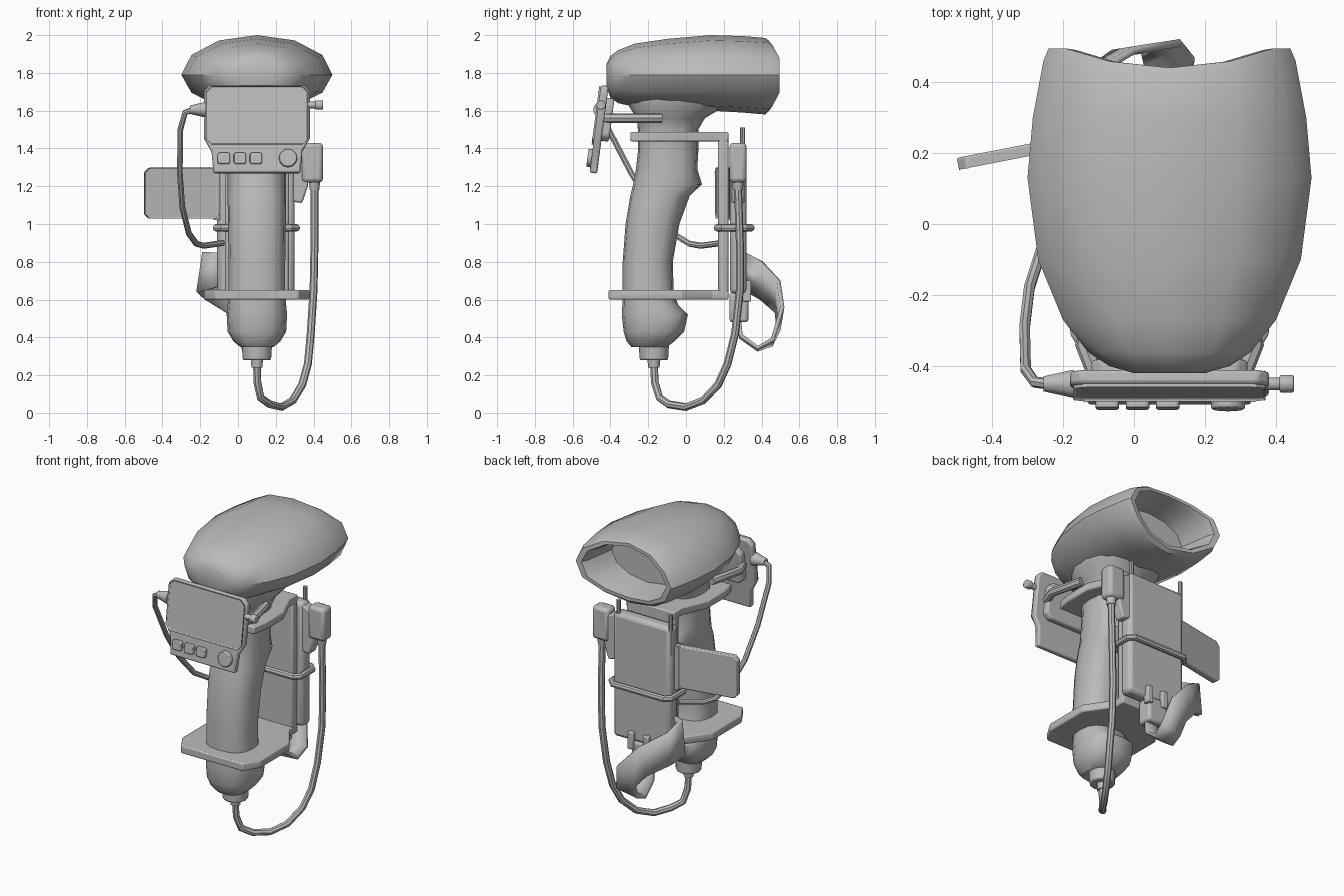
import bpy, bmesh
from math import sin, cos, pi, radians
from mathutils import Matrix, Vector

old = bpy.data.objects.get("Cube")
if old:
    bpy.data.objects.remove(old)

grey = bpy.data.materials.new("plain grey")
grey.use_nodes = True
grey.diffuse_color = (0.5, 0.5, 0.5, 1)
grey.node_tree.nodes["Principled BSDF"].inputs["Base Color"].default_value = (0.5, 0.5, 0.5, 1)

CX = 0.1  # centre line of the device
made = []


def finish(name, data, bevel=0, segments=2):
    ob = bpy.data.objects.new(name, data)
    bpy.context.collection.objects.link(ob)
    data.materials.append(grey)
    if bevel:
        mod = ob.modifiers.new("Bevel", 'BEVEL')
        mod.width, mod.segments, mod.limit_method = bevel, segments, 'ANGLE'
    made.append(ob)
    return ob


def from_bmesh(name, bm, matrix=None, bevel=0, segments=2):
    if matrix:
        bm.transform(matrix)
    bmesh.ops.recalc_face_normals(bm, faces=bm.faces)
    me = bpy.data.meshes.new(name)
    bm.to_mesh(me)
    bm.free()
    return finish(name, me, bevel, segments)


def loft(name, rings):
    bm = bmesh.new()
    loops = [[bm.verts.new(p) for p in ring] for ring in rings]
    n = len(loops[0])
    for a, b in zip(loops, loops[1:]):
        for i in range(n):
            bm.faces.new((a[i], a[(i + 1) % n], b[(i + 1) % n], b[i]))
    bm.faces.new(loops[0])
    bm.faces.new(loops[-1])
    return from_bmesh(name, bm)


def box(name, lo, hi, bevel=0.012):
    lo, hi = Vector(lo), Vector(hi)
    bm = bmesh.new()
    bmesh.ops.create_cube(bm, size=1)
    m = Matrix.Translation((lo + hi) / 2) @ Matrix.Diagonal((*(hi - lo), 1))
    return from_bmesh(name, bm, m, bevel)


def prism(name, outline, depth, matrix, bevel=0.01, inset=0, recess=0):
    """Extruded outline; the +z cap can be inset and sunk like a screen."""
    bm = bmesh.new()
    low = [bm.verts.new((x, y, 0)) for x, y in outline]
    high = [bm.verts.new((x, y, depth)) for x, y in outline]
    bm.faces.new(low)
    cap = bm.faces.new(high)
    n = len(low)
    for i in range(n):
        bm.faces.new((low[i], low[(i + 1) % n], high[(i + 1) % n], high[i]))
    if inset:
        bmesh.ops.inset_region(bm, faces=[cap], thickness=inset)
        for v in cap.verts:
            v.co.z -= recess
    return from_bmesh(name, bm, matrix, bevel)


def cut_rect(x0, x1, y0, y1, c):
    return [(x0 + c, y0), (x1 - c, y0), (x1, y0 + c), (x1, y1 - c),
            (x1 - c, y1), (x0 + c, y1), (x0, y1 - c), (x0, y0 + c)]


def rod(name, r1, r2, a, b, sides=12, bevel=0):
    a, b = Vector(a), Vector(b)
    bm = bmesh.new()
    bmesh.ops.create_cone(bm, cap_ends=True, segments=sides, radius1=r1, radius2=r2, depth=(b - a).length)
    turn = (b - a).to_track_quat('Z', 'Y').to_matrix().to_4x4()
    return from_bmesh(name, bm, Matrix.Translation((a + b) / 2) @ turn, bevel)


def tube(name, points, radius, cyclic=False):
    cu = bpy.data.curves.new(name, 'CURVE')
    cu.dimensions = '3D'
    cu.bevel_depth, cu.bevel_resolution, cu.use_fill_caps = radius, 2, True
    sp = cu.splines.new('POLY')
    sp.points.add(len(points) - 1)
    for p, co in zip(sp.points, points):
        p.co = (*co, 1)
    sp.use_cyclic_u = cyclic
    return finish(name, cu)


# Hooded head with a hollow back end
def head_ring(y, half, low, high, bow=0, scale=1):
    ring = []
    for i in range(12):
        a = 2 * pi * i / 12
        mid = 1.79
        reach = (high - mid) if sin(a) > 0 else (mid - low)
        ring.append((CX + half * scale * cos(a), y + bow * min(1, 1.33 * cos(a) ** 2),
                     mid + reach * scale * sin(a)))
    return ring


loft("head", [head_ring(*r) for r in [
    (-0.42, 0.1, 1.72, 1.85), (-0.40, 0.17, 1.67, 1.89), (-0.36, 0.23, 1.64, 1.92),
    (-0.27, 0.3, 1.62, 1.955), (-0.1, 0.37, 1.61, 1.98), (0.13, 0.4, 1.60, 2.0),
    (0.3, 0.385, 1.59, 1.995), (0.42, 0.355, 1.58, 1.985, 0.04), (0.44, 0.34, 1.60, 1.97, 0.055),
    (0.44, 0.34, 1.60, 1.97, 0.05, 0.89), (0.40, 0.34, 1.60, 1.97, 0.05, 0.84),
    (0.25, 0.34, 1.60, 1.97, 0, 0.75)]])


# Curved grip, with trigger swell and flared neck: z, front y, back y, half width
def grip_ring(z, y0, y1, half):
    ring = []
    for i in range(16):
        a = 2 * pi * i / 16
        c, s = cos(a), sin(a)
        ring.append((CX + half * abs(c) ** 0.8 * (1 if c > 0 else -1),
                     (y0 + y1) / 2 + (y1 - y0) / 2 * abs(s) ** 0.8 * (1 if s > 0 else -1), z))
    return ring


loft("grip", [grip_ring(*r) for r in [
    (0.35, -0.29, -0.1, 0.09), (0.38, -0.315, -0.06, 0.125), (0.43, -0.33, -0.01, 0.155),
    (0.52, -0.34, 0.01, 0.16), (0.57, -0.337, -0.04, 0.155), (0.63, -0.335, -0.065, 0.15),
    (0.8, -0.335, -0.07, 0.15), (1.0, -0.32, -0.035, 0.153), (1.15, -0.295, 0.02, 0.155),
    (1.21, -0.28, 0.085, 0.155), (1.29, -0.265, 0.06, 0.155), (1.38, -0.255, 0.065, 0.155),
    (1.5, -0.255, 0.065, 0.16), (1.56, -0.26, 0.1, 0.18), (1.62, -0.3, 0.2, 0.23), (1.68, -0.3, 0.25, 0.24)]])
rod("grip_socket", 0.075, 0.08, (CX, -0.17, 0.28), (CX, -0.17, 0.36), 12, 0.008)
rod("socket_collar", 0.03, 0.035, (CX, -0.17, 0.24), (CX, -0.17, 0.29), 10)


# Bracket: two collars joined by an upright
def collar(name, z, front, half):
    side = [(0.22, front), (half, front + 0.1), (half, -0.02), (0.17, 0.14), (0.17, 0.225)]
    outline = [(CX + x, y) for x, y in side] + [(CX - x, y) for x, y in reversed(side)]
    prism(name, outline, 0.05, Matrix.Translation((0, 0, z)), 0.008)


collar("lower_collar", 0.6, -0.41, 0.28)
collar("upper_collar", 1.437, -0.295, 0.24)
box("bracket_upright", (-0.07, 0.17, 0.61), (0.27, 0.225, 1.48))

# Battery pack on the upright with its band, clips, pins and plug
box("battery_pack", (-0.11, 0.232, 0.63), (0.3, 0.32, 1.43), 0.025)
tube("pack_band", [(x, y, 0.98) for x, y in cut_rect(-0.115, 0.31, 0.165, 0.345, 0.03)], 0.02, True)
for i, x in enumerate((0.03, 0.14)):
    box(f"pack_clip_{i}", (x, 0.3, 0.59), (x + 0.04, 0.345, 0.7), 0.006)
for i, x in enumerate((-0.1, 0.27)):
    rod(f"pack_pin_{i}", 0.013, 0.013, (x, 0.3, 1.25), (x, 0.3, 1.51), 8)
box("pack_plug", (0.02, 0.23, 0.48), (0.16, 0.33, 0.64), 0.015)

# Side connector and power cable
box("side_connector", (0.335, 0.23, 1.22), (0.45, 0.32, 1.43), 0.02)
prism("connector_wedge", [(0.28, 1.12), (0.34, 1.11), (0.37, 1.2), (0.38, 1.38), (0.28, 1.42)],
      0.07, Matrix.Translation((0, 0.31, 0)) @ Matrix.Rotation(pi / 2, 4, 'X'))
rod("connector_collar", 0.026, 0.032, (0.405, 0.275, 1.18), (0.405, 0.275, 1.23), 10)
tube("power_cable", [(0.1, -0.17, 0.26), (0.103, -0.165, 0.16), (0.12, -0.14, 0.08), (0.17, -0.09, 0.045),
                     (0.23, 0, 0.031), (0.29, 0.09, 0.065), (0.34, 0.17, 0.15), (0.37, 0.22, 0.26),
                     (0.385, 0.26, 0.42), (0.4, 0.285, 0.65), (0.405, 0.285, 0.9), (0.405, 0.275, 1.2)], 0.021)

# Twisting ribbon loop: matching points on both edges
upper = [(-0.1, 0.26, 0.85), (-0.18, 0.31, 0.85), (-0.15, 0.4, 0.8), (0, 0.49, 0.7), (0.13, 0.51, 0.56),
         (0.17, 0.46, 0.39), (0.16, 0.38, 0.345), (0.15, 0.29, 0.41), (0.15, 0.28, 0.5)]
lower = [(-0.1, 0.26, 0.67), (-0.21, 0.32, 0.64), (-0.17, 0.4, 0.6), (-0.06, 0.48, 0.53), (0.02, 0.49, 0.44),
         (0.03, 0.45, 0.36), (0.02, 0.38, 0.335), (0.03, 0.29, 0.4), (0.03, 0.28, 0.5)]
bm = bmesh.new()
pairs = [(bm.verts.new(a), bm.verts.new(b)) for a, b in zip(upper, lower)]
for (a, b), (c, d) in zip(pairs, pairs[1:]):
    bm.faces.new((a, b, d, c))
ribbon = from_bmesh("ribbon_loop", bm)
solid = ribbon.modifiers.new("Thickness", 'SOLIDIFY')
solid.thickness, solid.offset = 0.022, 0

# Tilted display, built in its own plane with front along local +z
face = Matrix.Translation((CX, -0.44, 1.5)) @ Matrix.Rotation(radians(90 - 7.5), 4, 'X')
prism("display_body", [(-0.23, -0.235), (0.23, -0.235), (0.24, -0.12), (0.28, -0.05), (0.28, 0.2), (0.25, 0.232),
                       (-0.25, 0.232), (-0.28, 0.2), (-0.28, -0.05), (-0.24, -0.12)], 0.04, face)
prism("display_screen", cut_rect(-0.27, 0.27, -0.085, 0.225, 0.03), 0.025,
      face @ Matrix.Translation((0, 0, 0.03)), 0.006, 0.035, 0.015)
prism("display_back", cut_rect(-0.22, 0.22, -0.06, 0.17, 0.03), 0.05, face @ Matrix.Translation((0, 0, -0.04)))
for i, x in enumerate((-0.175, -0.09, -0.005)):
    prism(f"display_button_{i}", cut_rect(x - 0.033, x + 0.033, -0.19, -0.13, 0.008), 0.025,
          face @ Matrix.Translation((0, 0, 0.035)), 0.005)
rod("display_dial", 0.05, 0.047, face @ Vector((0.165, -0.158, 0.03)), face @ Vector((0.165, -0.158, 0.062)), 12, 0.005)
rod("side_knob_stem", 0.018, 0.018, (0.36, -0.45, 1.63), (0.42, -0.45, 1.63), 10)
rod("side_knob", 0.026, 0.026, (0.41, -0.45, 1.63), (0.45, -0.45, 1.63), 10, 0.005)
rod("display_plug", 0.042, 0.022, (-0.17, -0.45, 1.605), (-0.255, -0.45, 1.605), 10)

# Arms holding the display against the neck
for side, s in (("left", 1), ("right", -1)):
    tube(f"display_arm_{side}", [(CX + s * x, y, 1.56) for x, y in ((0.2, -0.44), (0.24, -0.34), (0.19, -0.13))], 0.026)

# Display cable
tube("display_cable", [(-0.24, -0.45, 1.605), (-0.28, -0.445, 1.59), (-0.305, -0.41, 1.5), (-0.308, -0.29, 1.27),
                       (-0.295, -0.18, 1.09), (-0.26, -0.07, 0.95), (-0.22, 0.02, 0.895),
                       (-0.18, 0.08, 0.885), (-0.08, 0.19, 0.9)], 0.016)

# Angled side panel with sunken face
wing = Matrix.Translation((-0.3, 0.225, 1.163)) @ Matrix.Rotation(radians(11), 4, 'Z') @ Matrix.Rotation(pi / 2, 4, 'X')
prism("side_panel", cut_rect(-0.203, 0.203, -0.135, 0.135, 0.025), 0.04, wing, 0.006, 0.032, 0.012)
rod("panel_hinge", 0.022, 0.022, (-0.11, 0.25, 1.02), (-0.11, 0.25, 1.3), 10)

# Turn curves to meshes and smooth everything except sharp edges
bpy.ops.object.select_all(action='DESELECT')
for ob in made:
    ob.select_set(ob.type == 'CURVE')
    if ob.type == 'CURVE':
        bpy.context.view_layer.objects.active = ob
bpy.ops.object.convert(target='MESH')
for ob in made:
    ob.select_set(True)
bpy.ops.object.shade_smooth_by_angle(angle=radians(40))
